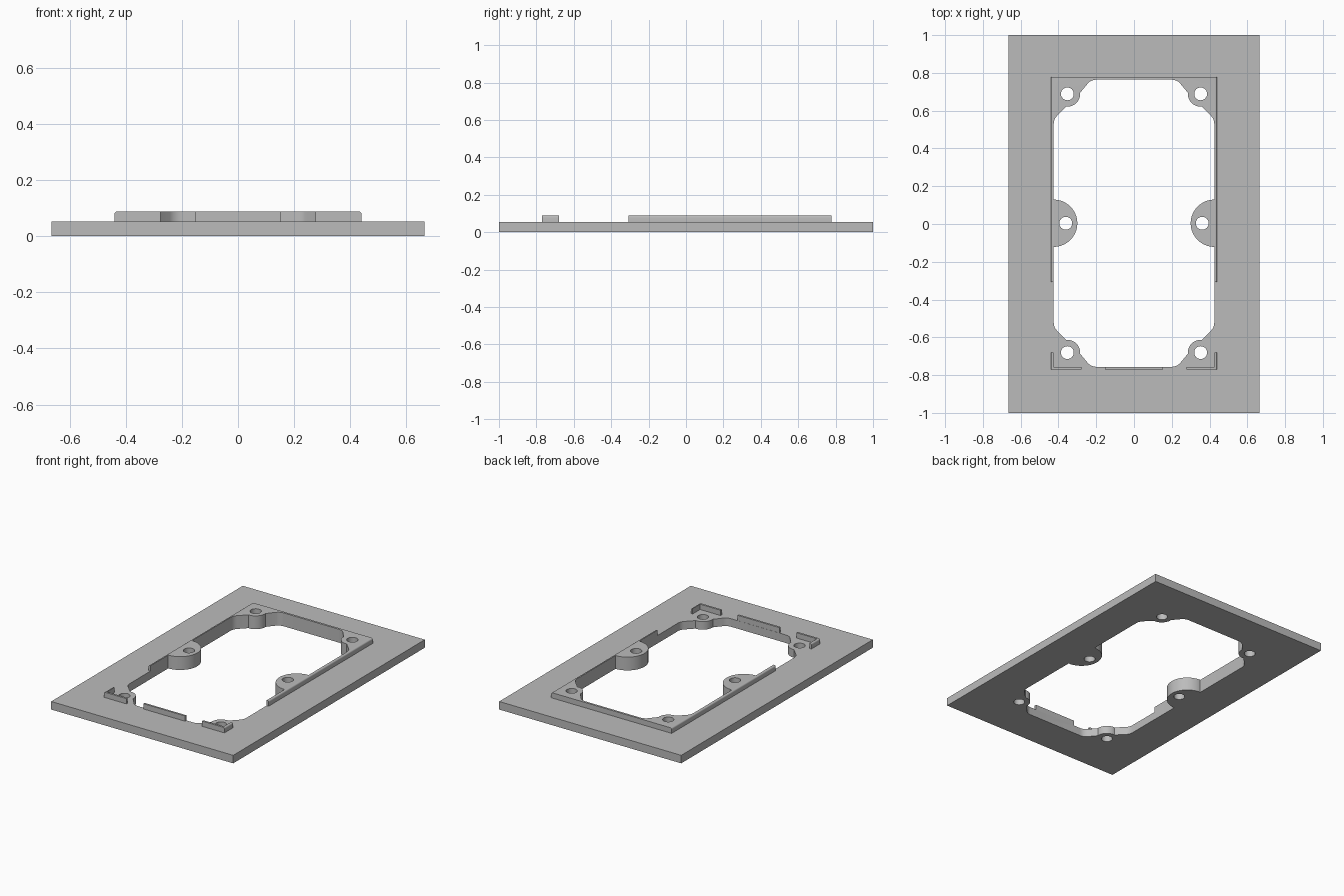
import bpy, bmesh
from math import sin, cos, radians

if "Cube" in bpy.data.objects:
    bpy.data.objects.remove(bpy.data.objects["Cube"])

PLATE_TOP, RIM_TOP = 0.053, 0.088
MID_Y = 0.004          # the opening sits slightly behind centre

grey = bpy.data.materials.new("light grey")
grey.use_nodes = True
grey.diffuse_color = (0.5, 0.5, 0.5, 1)
grey.node_tree.nodes["Principled BSDF"].inputs["Base Color"].default_value = (0.5, 0.5, 0.5, 1)


def finish(name, bm):
    bmesh.ops.recalc_face_normals(bm, faces=bm.faces)
    mesh = bpy.data.meshes.new(name)
    bm.to_mesh(mesh)
    bm.free()
    mesh.materials.append(grey)
    obj = bpy.data.objects.new(name, mesh)
    bpy.context.collection.objects.link(obj)
    return obj


def prism(name, outline, z0, z1, round_x=()):
    """Extrude an outline; round the top edges that run along the given x."""
    bm = bmesh.new()
    face = bm.faces.new([bm.verts.new((x, y, z0)) for x, y in outline])
    top = bmesh.ops.extrude_face_region(bm, geom=[face])["geom"]
    bmesh.ops.translate(bm, vec=(0, 0, z1 - z0),
                        verts=[v for v in top if isinstance(v, bmesh.types.BMVert)])
    edges = [e for e in bm.edges if any(
        all(abs(v.co.x - x) < 1e-5 and abs(v.co.z - z1) < 1e-5 for v in e.verts)
        for x in round_x)]
    if edges:
        bmesh.ops.bevel(bm, geom=edges, offset=0.01, segments=4, profile=0.5,
                        affect='EDGES')
    return finish(name, bm)


def rect(x0, x1, y0, y1):
    return [(x0, y0), (x1, y0), (x1, y1), (x0, y1)]


def arc(cx, cy, r, a0, a1, n):
    angles = [radians(a0 + (a1 - a0) * i / n) for i in range(n + 1)]
    return [(cx + r * cos(a), cy + r * sin(a)) for a in angles]


def combine(target, other, operation):
    """Apply a boolean and drop the helper."""
    mod = target.modifiers.new(operation, 'BOOLEAN')
    mod.operation, mod.object, mod.solver = operation, other, 'EXACT'
    bpy.context.view_layer.update()
    graph = bpy.context.evaluated_depsgraph_get()
    mesh = bpy.data.meshes.new_from_object(target.evaluated_get(graph))
    target.modifiers.clear()
    target.data = mesh
    bpy.data.objects.remove(other)


# Flat plate
plate = prism("frame_plate", rect(-0.665, 0.665, -1, 1), 0, PLATE_TOP)

# Raised rim block around the back and sides
combine(plate, prism("raised_rim", rect(-0.44, 0.44, -0.308, 0.778), 0.02, RIM_TOP,
                     (-0.44, 0.44)), 'UNION')

# Front locating lip and corner brackets
combine(plate, prism("front_lip", rect(-0.153, 0.153, -0.77, -0.757), 0.02, RIM_TOP), 'UNION')
for s in (-1, 1):
    bracket = [(s * x, y) for x, y in
               [(0.44, -0.77), (0.44, -0.68), (0.427, -0.68),
                (0.427, -0.757), (0.277, -0.757), (0.277, -0.77)]]
    combine(plate, prism("corner_bracket", bracket, 0.02, RIM_TOP, (s * 0.44,)), 'UNION')

# Opening: one quarter outline with half boss, corner boss and filleted chamfers
quarter = (arc(0.425, 0, 0.125, 180, 90, 16)
           + arc(0.365, 0.526, 0.06, 0, 45, 6)
           + arc(0.353, 0.685, 0.068, 275, 175, 16)
           + arc(0.20, 0.70, 0.06, 45, 90, 6))
half = [(x, -y) for x, y in reversed(quarter)] + quarter[1:]
outline = half + [(-x, y) for x, y in reversed(half)]
outline = [(x, y + MID_Y) for x, y in outline]
combine(plate, prism("opening_cutter", outline, -0.1, 0.2), 'DIFFERENCE')

# Screw holes through the six bosses
for s in (-1, 1):
    for x, y in ((0.353, -0.685), (0.361, 0), (0.353, 0.685)):
        hole = arc(s * x, y + MID_Y, 0.034, 0, 360, 32)[:-1]
        combine(plate, prism("hole_cutter", hole, -0.1, 0.2), 'DIFFERENCE')

# Smooth the curved walls, keep the edges crisp
bpy.ops.object.select_all(action='DESELECT')
plate.select_set(True)
bpy.context.view_layer.objects.active = plate
bpy.ops.object.shade_smooth_by_angle(angle=radians(30))
